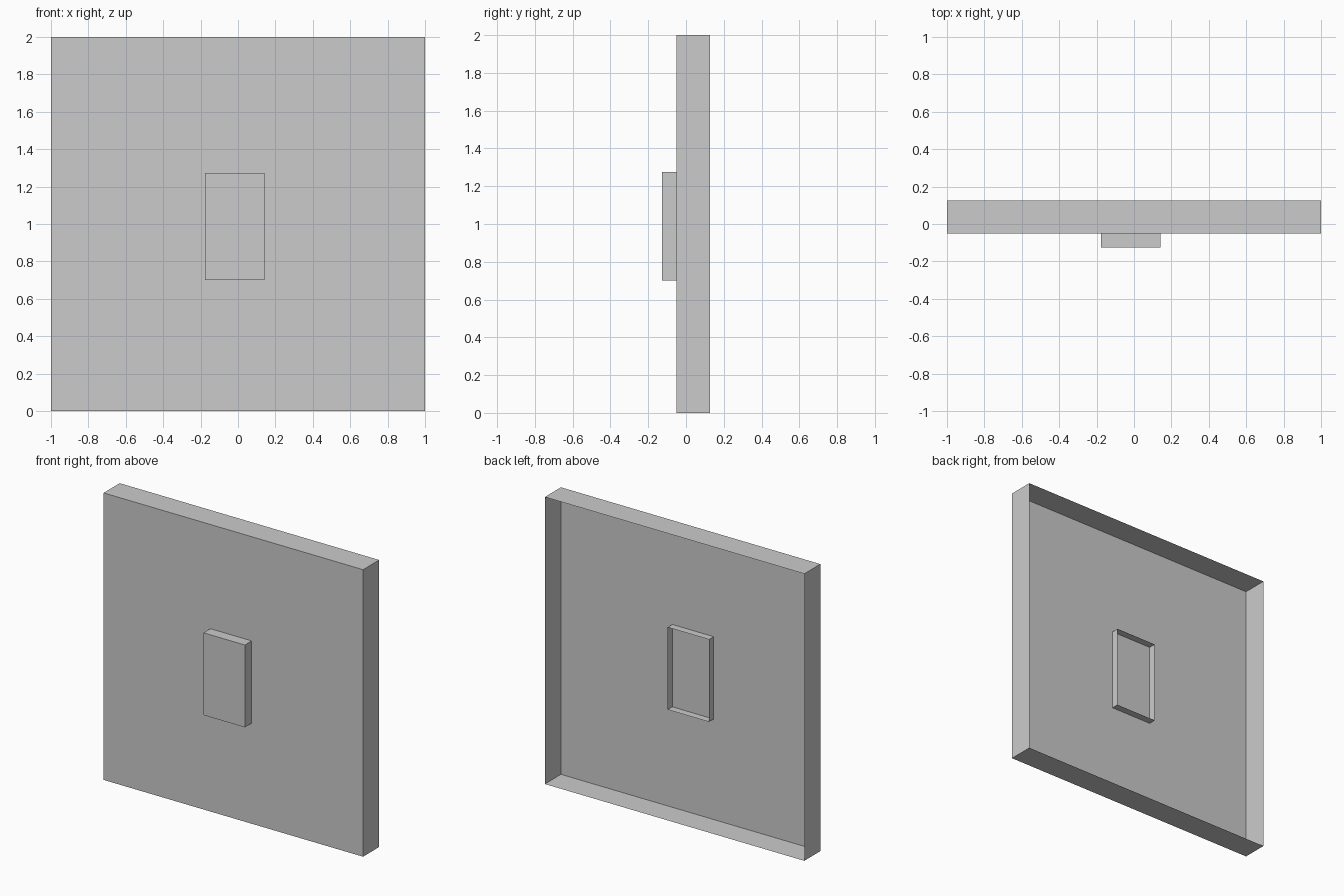
import bpy, bmesh

if "Cube" in bpy.data.objects:
    bpy.data.objects.remove(bpy.data.objects["Cube"])


def open_tray(name, x, y, z):
    """Thin box shell spanning the given ranges, open at the back (+y)."""
    bm = bmesh.new()
    bmesh.ops.create_cube(bm, size=1)
    for v in bm.verts:
        for i, (lo, hi) in enumerate((x, y, z)):
            v.co[i] = hi if v.co[i] > 0 else lo
    bm.normal_update()
    back = [f for f in bm.faces if f.normal.y > 0.9]
    bmesh.ops.delete(bm, geom=back, context='FACES_ONLY')
    mesh = bpy.data.meshes.new(name)
    bm.to_mesh(mesh)
    bm.free()
    obj = bpy.data.objects.new(name, mesh)
    bpy.context.collection.objects.link(obj)
    return obj


# Large square panel, hollow from behind
open_tray("panel", (-1, 1), (-0.051, 0.126), (0, 2))

# Small raised block, pushed through the panel's front sheet
open_tray("raised_block", (-0.177, 0.141), (-0.126, 0.0), (0.70, 1.274))
